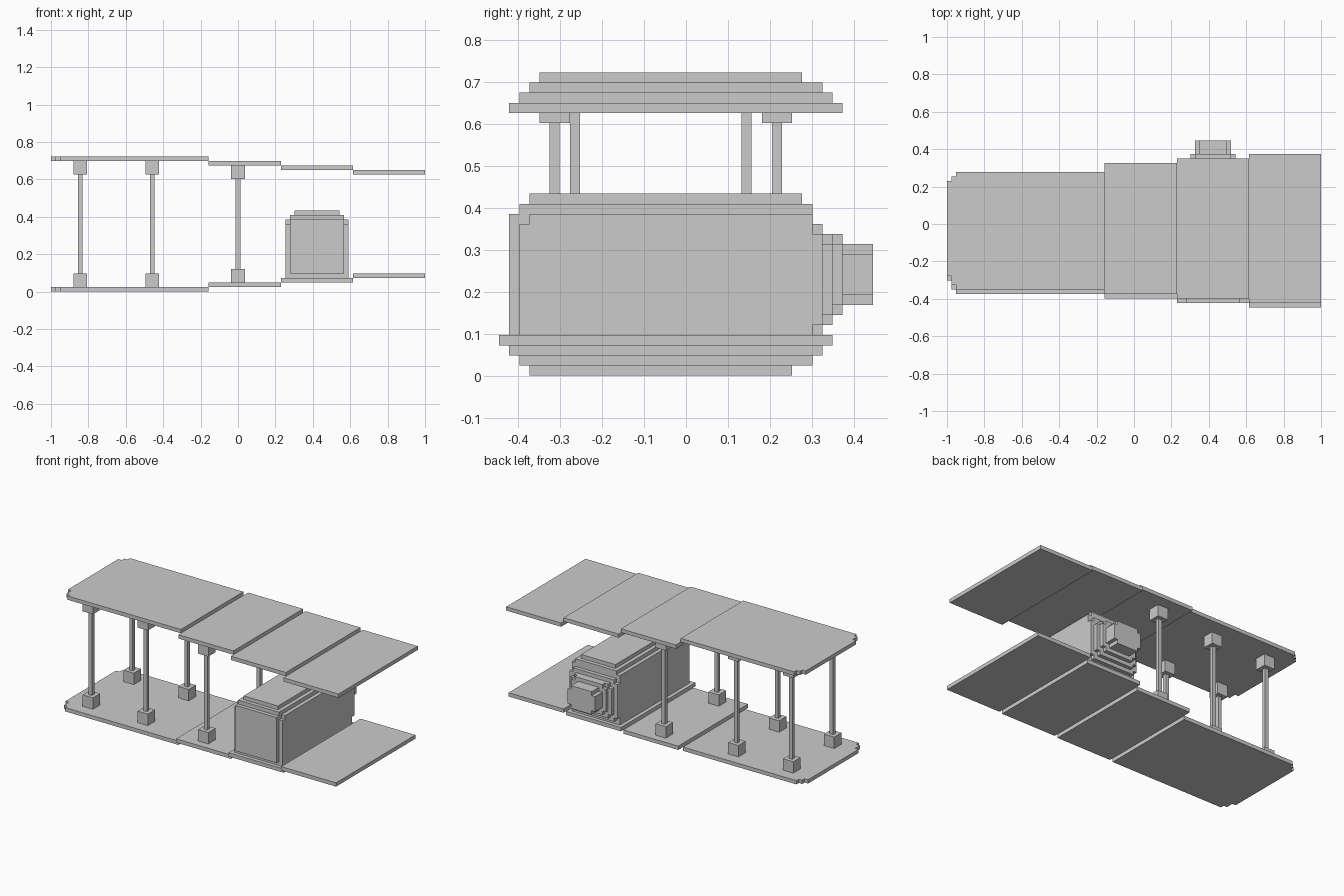
import bpy
import bmesh
from mathutils import Vector

if "Cube" in bpy.data.objects:
    bpy.data.objects.remove(bpy.data.objects["Cube"], do_unlink=True)

# The model sits on a block grid: 83 wide, 37 deep, 30 high
U = 2 / 83
ORIGIN = Vector((41.5, 18.5, 0))

grey = bpy.data.materials.new("plain grey")
grey.use_nodes = True
grey.diffuse_color = (0.6, 0.6, 0.6, 1)
grey.node_tree.nodes["Principled BSDF"].inputs["Base Color"].default_value = (0.6, 0.6, 0.6, 1)


def finish(name, bm):
    """Scale from grid blocks to units and link as an object."""
    bmesh.ops.recalc_face_normals(bm, faces=bm.faces)
    for v in bm.verts:
        v.co = (v.co - ORIGIN) * U
    mesh = bpy.data.meshes.new(name)
    bm.to_mesh(mesh)
    bm.free()
    mesh.materials.append(grey)
    obj = bpy.data.objects.new(name, mesh)
    bpy.context.collection.objects.link(obj)
    return obj


def add_prism(bm, outline, axis, low, high):
    """Extrude a flat outline along z (axis 2) or y (axis 1)."""
    if axis == 2:
        points, push = [(a, b, low) for a, b in outline], (0, 0, high - low)
    else:
        points, push = [(a, low, b) for a, b in outline], (0, high - low, 0)
    face = bm.faces.new([bm.verts.new(p) for p in points])
    out = bmesh.ops.extrude_face_region(bm, geom=[face])
    moved = [g for g in out["geom"] if isinstance(g, bmesh.types.BMVert)]
    bmesh.ops.translate(bm, verts=moved, vec=push)


def rect(a0, a1, b0, b1):
    return [(a0, b0), (a1, b0), (a1, b1), (a0, b1)]


def notched(a0, a1, b0, b1):
    """Rectangle with one block cut from each corner."""
    return [(a0 + 1, b0), (a1 - 1, b0), (a1 - 1, b0 + 1), (a1, b0 + 1),
            (a1, b1 - 1), (a1 - 1, b1 - 1), (a1 - 1, b1), (a0 + 1, b1),
            (a0 + 1, b1 - 1), (a0, b1 - 1), (a0, b0 + 1), (a0 + 1, b0 + 1)]


def prism(name, outline, axis, low, high):
    bm = bmesh.new()
    add_prism(bm, outline, axis, low, high)
    return finish(name, bm)


def tip_outline(x1, y0, y1):
    """Outer wing panel with stepped corners at the tip."""
    return [(0, y0 + 3), (1, y0 + 3), (1, y0 + 1), (2, y0 + 1), (2, y0), (x1, y0),
            (x1, y1), (2, y1), (2, y1 - 1), (1, y1 - 1), (1, y1 - 2), (0, y1 - 2)]


# Wings: four stepped panels each, lower rising and upper falling inward
def wing(name, z, rise, fronts, backs):
    edges = [0, 35, 51, 67, 83]
    for i, (y0, y1) in enumerate(zip(fronts, backs)):
        x0, x1 = edges[i], edges[i + 1]
        outline = rect(x0, x1, y0, y1) if i else tip_outline(x1, y0, y1)
        prism(f"{name}_panel_{i + 1}", outline, 2, z + rise * i, z + rise * i + 1)


wing("lower_wing", 0, 1, (3, 2, 1, 0), (29, 31, 32, 33))
wing("upper_wing", 29, -1, (4, 3, 2, 1), (30, 32, 33, 34))


# Struts with square mounting blocks at both ends
def strut(name, x, y, z0, z1):
    prism(name + "_foot", rect(x - 1, x + 2, y - 1, y + 2), 2, z0, z0 + 3)
    prism(name + "_post", rect(x, x + 1, y, y + 1), 2, z0 + 3, z1 - 3)
    prism(name + "_head", rect(x - 1, x + 2, y - 1, y + 2), 2, z1 - 3, z1)


for label, x, front, back, step in (("outer", 6, 7, 24, 0), ("middle", 22, 7, 24, 0),
                                    ("inner", 41, 5, 27, 1)):
    for side, y in (("front", front), ("back", back)):
        strut(f"{label}_{side}_strut", x, y, 1 + step, 29 - step)

# Engine housing: main block, stepped roof and raised front plate
prism("engine_block", rect(52, 66, 3, 16), 1, 3, 31)
prism("engine_front_collar", rect(52, 66, 3, 15), 1, 2, 3)
prism("engine_front_plate", rect(53, 65, 4, 16), 1, 1, 2)
prism("engine_front_lip", rect(53, 65, 15, 17), 1, 2, 3)
prism("engine_lower_roof", rect(53, 65, 16, 17), 1, 3, 31)
prism("engine_upper_roof", rect(54, 64, 3, 30), 2, 17, 18)

# Stepped tail of the engine ending in a small exhaust block
prism("engine_back_plate", notched(52, 66, 4, 15), 1, 31, 32)
prism("engine_back_step", notched(53, 65, 5, 14), 1, 32, 33)
prism("engine_back_ring", notched(54, 64, 6, 14), 1, 33, 34)
prism("engine_exhaust", notched(55, 63, 7, 13), 1, 34, 37)
